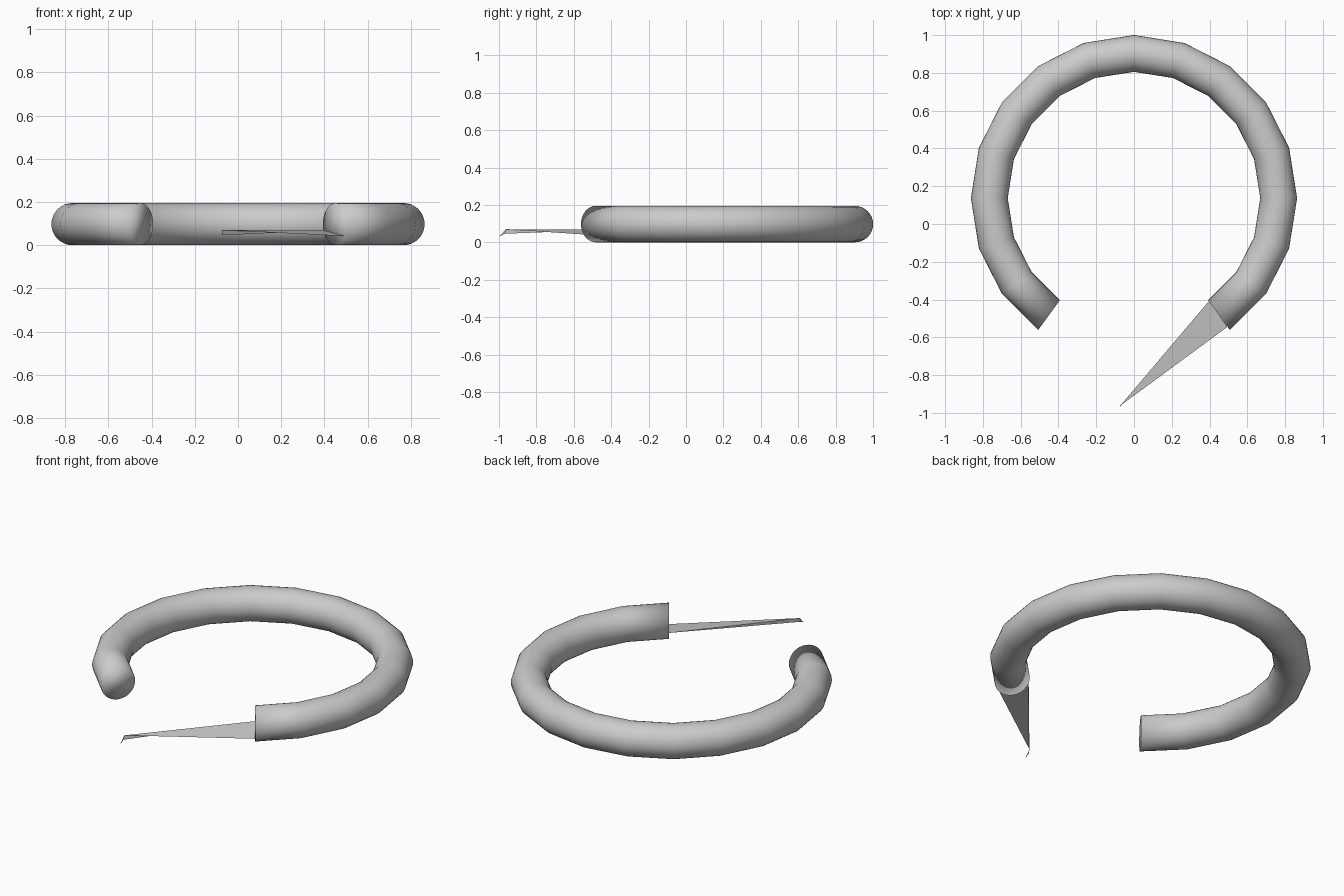
import bpy, bmesh
from math import radians
from mathutils import Matrix, Vector

if "Cube" in bpy.data.objects:
    bpy.data.objects.remove(bpy.data.objects["Cube"])

MAJOR, MINOR = 0.766, 0.0975
CENTER = Vector((0, 0.137, MINOR))


def make_object(name, bm):
    bmesh.ops.recalc_face_normals(bm, faces=bm.faces)
    mesh = bpy.data.meshes.new(name)
    bm.to_mesh(mesh)
    bm.free()
    obj = bpy.data.objects.new(name, mesh)
    bpy.context.collection.objects.link(obj)
    return obj


# Open ring: a circle swept through 288 degrees in 16 steps, with flat end caps
bm = bmesh.new()
placement = (Matrix.Translation(CENTER) @ Matrix.Rotation(radians(-54), 4, 'Z')
             @ Matrix.Translation((MAJOR, 0, 0)) @ Matrix.Rotation(radians(90), 4, 'X'))
bmesh.ops.create_circle(bm, segments=32, radius=MINOR, matrix=placement)
bmesh.ops.spin(bm, geom=bm.edges[:], cent=CENTER, axis=(0, 0, 1),
               angle=radians(288), steps=16)
bmesh.ops.holes_fill(bm, edges=[e for e in bm.edges if e.is_boundary], sides=0)
ring = make_object("open_ring", bm)
for poly in ring.data.polygons:
    poly.use_smooth = True

# Thin folded spike running from the right-hand end of the ring to a hooked tip
bm = bmesh.new()
inner, outer, top, low, hook = [bm.verts.new(p) for p in (
    (0.397, -0.408, 0.068), (0.494, -0.545, 0.042),
    (-0.073, -0.962, 0.070), (-0.074, -0.968, 0.046), (-0.073, -1.0, 0.030))]
for tri in ((inner, top, outer), (inner, low, top), (top, low, hook)):
    bm.faces.new(tri)
make_object("spike", bm)
